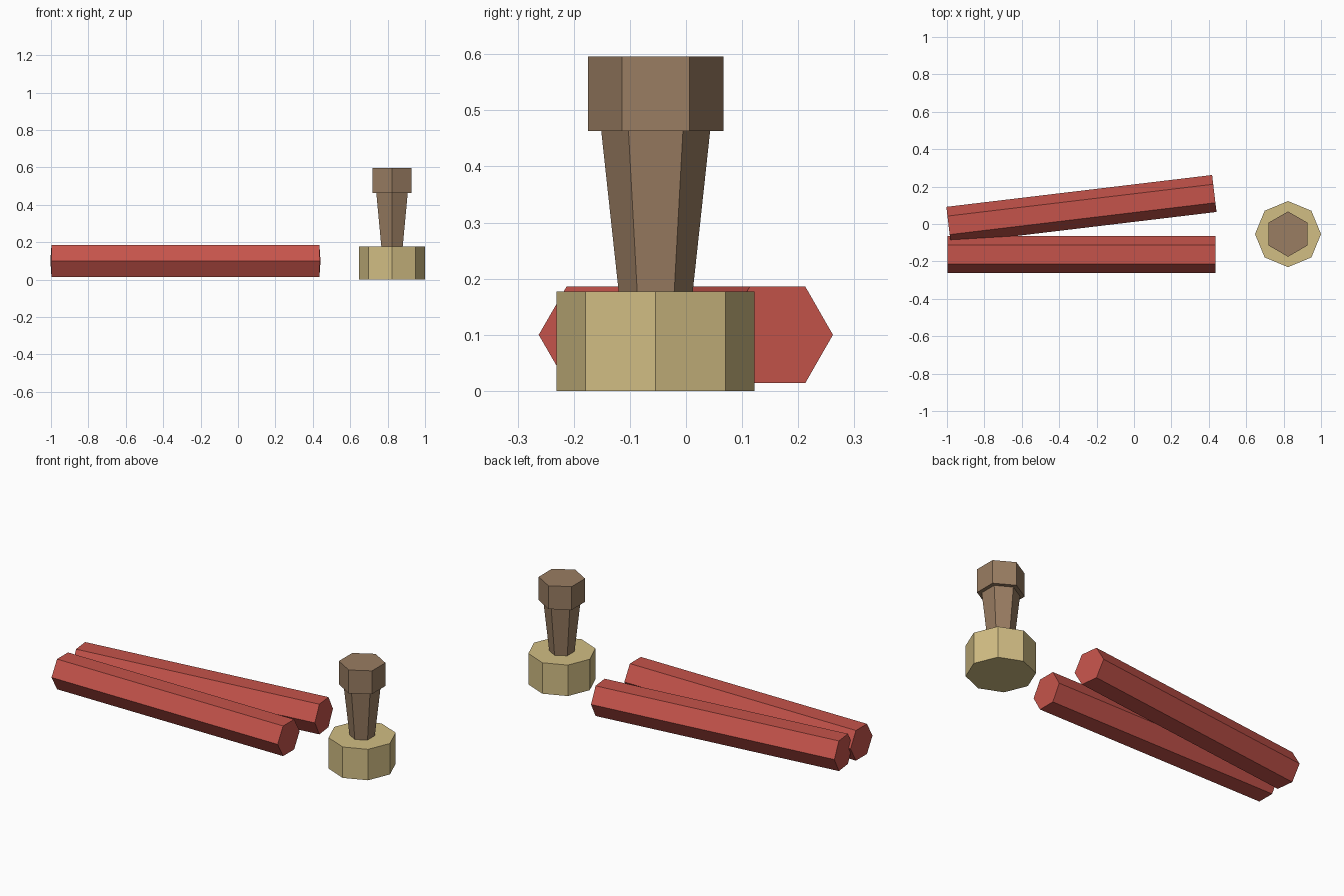
import bpy
from math import radians

cube = bpy.data.objects.get("Cube")
if cube:
    bpy.data.objects.remove(cube, do_unlink=True)


def material(name, color):
    mat = bpy.data.materials.new(name)
    mat.use_nodes = True
    mat.diffuse_color = (*color, 1)
    bsdf = next(n for n in mat.node_tree.nodes if n.type == "BSDF_PRINCIPLED")
    bsdf.inputs["Base Color"].default_value = (*color, 1)
    return mat


def prism(name, sides, r_bottom, r_top, length, center, mat, rotation=(0, 0, 0)):
    """Flat-shaded prism or tapered prism with a corner pointing along y."""
    bpy.ops.mesh.primitive_cone_add(
        vertices=sides, radius1=r_bottom, radius2=r_top, depth=length,
        location=center, rotation=rotation)
    obj = bpy.context.object
    obj.name = name
    obj.data.materials.append(mat)
    return obj


red = material("red wax", (0.56, 0.088, 0.07))
brown = material("brown wood", (0.32, 0.205, 0.122))
brass = material("pale brass", (0.64, 0.51, 0.23))

# Two hexagonal wax sticks, the back one turned slightly
STICK_R, STICK_LEN, STICK_X = 0.0995, 1.431, -0.281
for name, y, turn in (("front_wax_stick", -0.163, 0), ("back_wax_stick", 0.078, 6.83)):
    prism(name, 6, STICK_R, STICK_R, STICK_LEN, (STICK_X, y, 0.1), red,
          (0, radians(90), radians(turn)))

# Stamp: octagonal base, flaring shaft and hexagonal grip
STAMP_X, STAMP_Y = 0.8235, -0.054
for name, sides, r0, r1, z0, z1, mat in (
        ("stamp_base", 8, 0.1765, 0.1765, 0, 0.177, brass),
        ("stamp_shaft", 6, 0.066, 0.097, 0.177, 0.463, brown),
        ("stamp_grip", 6, 0.121, 0.121, 0.463, 0.596, brown)):
    prism(name, sides, r0, r1, z1 - z0, (STAMP_X, STAMP_Y, (z0 + z1) / 2), mat)
